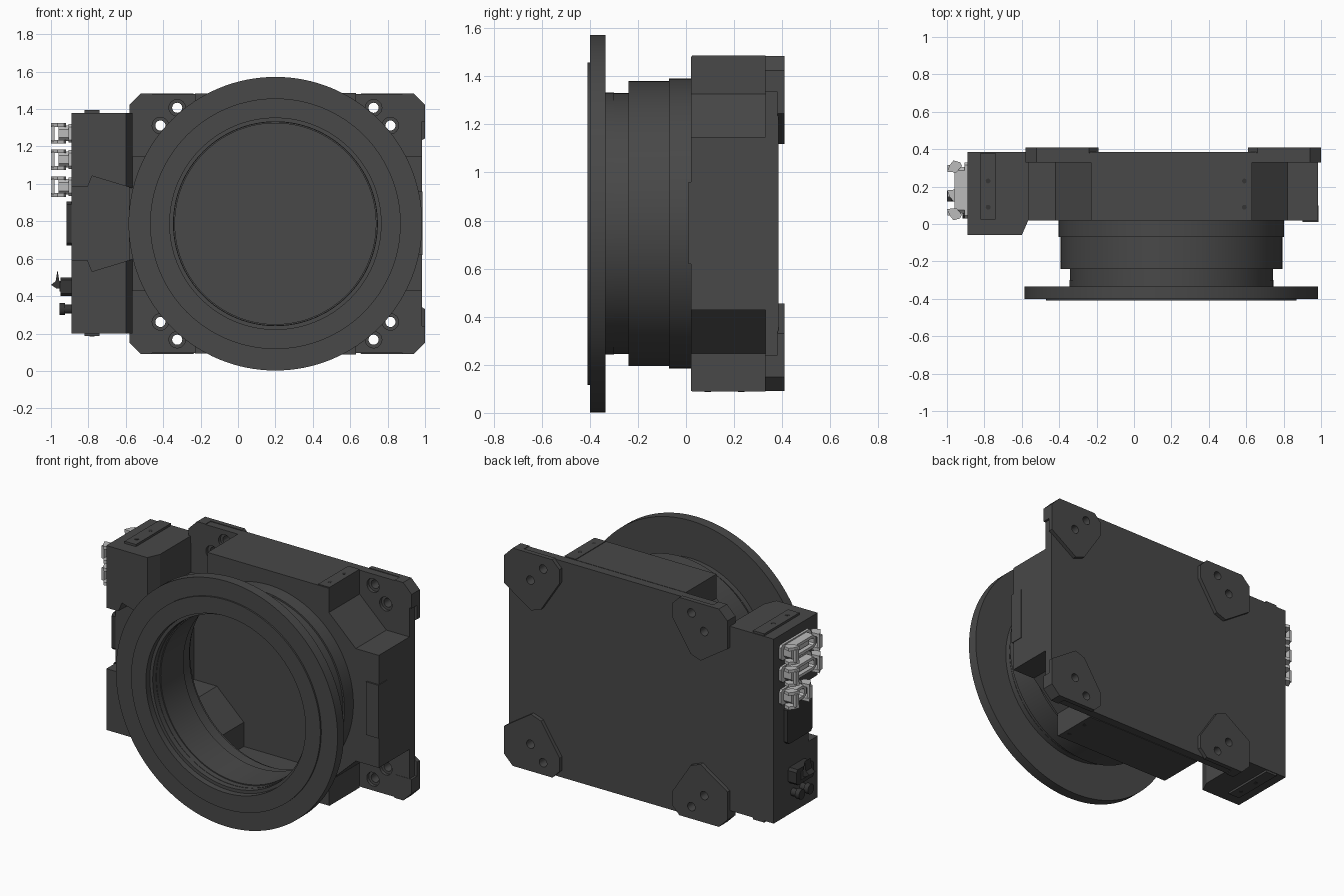
import bpy, bmesh, math
from mathutils import Vector

cube = bpy.data.objects.get("Cube")
if cube:
    bpy.data.objects.remove(cube, do_unlink=True)


def material(name, value):
    m = bpy.data.materials.new(name)
    m.use_nodes = True
    colour = (value, value, value, 1)
    m.diffuse_color = colour
    m.node_tree.nodes["Principled BSDF"].inputs["Base Color"].default_value = colour
    return m


DARK = material("dark grey", 0.065)
BLACK = material("near black", 0.035)
SILVER = material("light grey metal", 0.5)

CX, CZ = 0.2, 0.787   # axis of the round port


def finish(name, bm, mat):
    bmesh.ops.recalc_face_normals(bm, faces=bm.faces)
    me = bpy.data.meshes.new(name)
    bm.to_mesh(me)
    bm.free()
    me.materials.append(mat)
    ob = bpy.data.objects.new(name, me)
    bpy.context.collection.objects.link(ob)
    return ob


def prism(name, pts, a, b, axis="y", mat=DARK):
    """Extrude a flat outline from a to b along the axis."""
    place = {"x": lambda p, q, t: (t, p, q),
             "y": lambda p, q, t: (p, t, q),
             "z": lambda p, q, t: (p, q, t)}[axis]
    bm = bmesh.new()
    lo = [bm.verts.new(place(p, q, a)) for p, q in pts]
    hi = [bm.verts.new(place(p, q, b)) for p, q in pts]
    bm.faces.new(lo)
    bm.faces.new(hi)
    n = len(pts)
    for i in range(n):
        j = (i + 1) % n
        bm.faces.new((lo[i], lo[j], hi[j], hi[i]))
    return finish(name, bm, mat)


def rect(p0, p1, q0, q1, c=0.0):
    """Rectangle outline with optional chamfered corners."""
    if not c:
        return [(p0, q0), (p1, q0), (p1, q1), (p0, q1)]
    return [(p0 + c, q0), (p1 - c, q0), (p1, q0 + c), (p1, q1 - c),
            (p1 - c, q1), (p0 + c, q1), (p0, q1 - c), (p0, q0 + c)]


def lathe(name, profile, centres, sides, mat=DARK):
    """Revolve a closed (radius, y) outline about y at each (x, z) centre."""
    bm = bmesh.new()
    for x, z in centres:
        rings = []
        for r, y in profile:
            if r == 0:
                rings.append([bm.verts.new((x, y, z))] * sides)
            else:
                rings.append([bm.verts.new((x + r * math.cos(math.tau * i / sides), y,
                                            z + r * math.sin(math.tau * i / sides)))
                              for i in range(sides)])
        for k, ring in enumerate(rings):
            nxt = rings[(k + 1) % len(rings)]
            if profile[k][0] == 0 and profile[(k + 1) % len(rings)][0] == 0:
                continue
            for i in range(sides):
                j = (i + 1) % sides
                face = list(dict.fromkeys((ring[i], ring[j], nxt[j], nxt[i])))
                bm.faces.new(face)
    return finish(name, bm, mat)


def cut(ob, *cutters):
    for c in cutters:
        mod = ob.modifiers.new("cut", "BOOLEAN")
        mod.object = c
        mod.solver = "EXACT"
        bpy.context.view_layer.objects.active = ob
        bpy.ops.object.modifier_apply(modifier=mod.name)


def drop(*obs):
    for ob in obs:
        bpy.data.objects.remove(ob, do_unlink=True)


def smooth(ob):
    bpy.ops.object.select_all(action="DESELECT")
    ob.select_set(True)
    bpy.context.view_layer.objects.active = ob
    bpy.ops.object.shade_smooth_by_angle(angle=math.radians(30))


def cross(d):
    """Body outline with stepped corners, shrunk by d."""
    quarter = [(0.783 - d, 0.36 - d), (0.62 - d, 0.36 - d),
               (0.43 - d, 0.54 - d), (0.43 - d, 0.695 - d)]
    pts = []
    for sx, sz, step in ((1, 1, 1), (-1, 1, -1), (-1, -1, 1), (1, -1, -1)):
        pts += [(CX + sx * x, CZ + sz * z) for x, z in quarter[::step]]
    return pts


# Hollow main body, open towards the back plate
body = prism("main_body", cross(0), 0.02, 0.33)
cavity = prism("cavity_cutter", cross(0.04), 0.05, 0.4)
bore = lathe("bore_cutter", [(0, -0.1), (0.575, -0.1), (0.575, 0.1), (0, 0.1)], [(CX, CZ)], 96)
cut(body, cavity, bore)
drop(cavity, bore)
smooth(body)

# Back plate, corner pads and their counterbored holes
holes = [(CX + sx * x, CZ + sz * z) for sx in (1, -1) for sz in (1, -1)
         for x, z in ((0.525, 0.62), (0.615, 0.525))]
hole_cutter = lathe("hole_cutter", [(0, 0.3), (0.044, 0.3), (0.044, 0.35), (0.027, 0.35),
                                    (0.027, 0.45), (0, 0.45)], holes, 24)
plate = prism("back_plate", rect(-0.58, 0.985, 0.095, 1.48, 0.06), 0.33, 0.385)
cut(plate, hole_cutter)
smooth(plate)
pad_outline = [(0.06, 0), (0.34, 0), (0.39, 0.05), (0.39, 0.14), (0.26, 0.34),
               (0.19, 0.365), (0, 0.24), (0, 0.06)]
lug_outline = [(0.06, 0), (0.12, 0), (0.12, 0.15), (0, 0.15), (0, 0.06)]
for sx, side in ((1, "left"), (-1, "right")):
    for sz, level in ((1, "top"), (-1, "bottom")):
        def corner(pts):
            return [(0.21 + sx * (0.79 - u), CZ + sz * (0.697 - v)) for u, v in pts]
        pad = prism(f"{level}_{side}_pad", corner(pad_outline), 0.38, 0.41)
        cut(pad, hole_cutter)
        smooth(pad)
        prism(f"{level}_{side}_lug", corner(lug_outline), 0.328, 0.409)
drop(hole_cutter)

# Round port with wide front flange
port = lathe("port_ring", [(0.565, -0.41), (0.67, -0.41), (0.67, -0.4), (0.785, -0.4),
                           (0.785, -0.335), (0.54 + 0.003, -0.335), (0.543, -0.24),
                           (0.593, -0.24), (0.593, -0.07), (0.603, -0.07), (0.603, 0.03),
                           (0.565, 0.03), (0.565, -0.07), (0.53, -0.07), (0.53, -0.3),
                           (0.545, -0.3), (0.545, -0.37), (0.565, -0.37)], [(CX, CZ)], 128)
# keep the throat clear of the sight line through the lip
for v in port.data.vertices:
    d = Vector((v.co.x - CX, v.co.z - CZ))
    if d.length < 0.535:
        d = d.normalized() * 0.537
        v.co.x, v.co.z = CX + d.x, CZ + d.y
smooth(port)
prism("side_plate", rect(0.9, 0.987, 0.62, 0.96), 0.01, 0.1)

# Control box with a notched front
box = prism("control_box", [(-0.89, -0.06), (-0.6, -0.06), (-0.565, 0.02),
                            (-0.565, 0.384), (-0.89, 0.384)], 0.2, 1.38, "z")
half = [(-0.5, 0.17), (-0.78, 0.255), (-0.805, 0.195), (-0.95, 0.195)]
notch = prism("notch_cutter", [(x, CZ + z) for x, z in half]
              + [(x, CZ - z) for x, z in half[::-1]], -0.2, 0.03)
cut(box, notch)
drop(notch)

# Screw strips on top and bottom
for x0, top, low, end, rise in ((-0.82, 1.38, 0.2, 0.38, 0.014), (0.55, 1.482, 0.092, 0.33, 0.004)):
    for level, z, s in (("top", top, 1), ("bottom", low, -1)):
        prism(f"{level}_strip", rect(x0, x0 + 0.08, 0.025, end), z, z + s * rise, "z")
        for y in (0.09, 0.23):
            ring = [(x0 + 0.04 + 0.013 * math.cos(a), y + 0.013 * math.sin(a))
                    for a in (math.tau * i / 12 for i in range(12))]
            prism(f"{level}_screw", ring, z, z + s * (rise + 0.001), "z", BLACK)

# Latching connectors on the side of the box
for n, (z, y0, y1) in enumerate(((1.27, 0.03, 0.33), (1.13, 0.03, 0.33), (0.985, 0.13, 0.33))):
    prism("connector_base", rect(y0, y1, z - 0.05, z + 0.05, 0.015), -0.905, -0.889, "x", SILVER)
    shell = prism("connector_shell", rect(y0 + 0.025, y1 - 0.025, z - 0.042, z + 0.042, 0.02),
                  -0.96, -0.9, "x", SILVER)
    slot = prism("slot_cutter", rect(y0 + 0.045, y1 - 0.045, z - 0.024, z + 0.024, 0.01),
                 -1.1, -0.92, "x", SILVER)
    cut(shell, slot)
    drop(slot)
    prism("connector_insert", rect(y0 + 0.075, y1 - 0.075, z - 0.014, z + 0.014),
          -0.945, -0.91, "x", SILVER)
    mid = (y0 + y1) / 2
    hook = [(-0.92, 0), (-0.95, -0.035), (-1.0, -0.03), (-0.985, 0.005), (-0.965, 0.03), (-0.93, 0.02)]
    for s in (1, -1):
        reach = (y1 - y0) / 2 - 0.02
        outline = [(x, mid + s * (reach + d)) for x, d in hook]
        for dz in (-0.045, 0.045):
            prism("connector_latch", outline, z + dz - 0.01, z + dz + 0.01, "z", SILVER)
        ys = sorted((mid + s * (reach - 0.025), mid + s * (reach + 0.005)))
        prism("latch_bar", rect(*ys, z - 0.04, z + 0.04), -0.998, -0.98, "x", SILVER)

# Dark panel, power inlet with lever, and round sockets
prism("side_panel", rect(0.03, 0.28, 0.67, 0.905, 0.015), -0.916, -0.889, "x", BLACK)
prism("inlet_base", rect(0.06, 0.24, 0.4, 0.5, 0.015), -0.95, -0.889, "x", BLACK)
prism("inlet_insert", rect(0.1, 0.2, 0.425, 0.475), -0.955, -0.94, "x", DARK)
prism("inlet_lever", [(-0.9, 0.49), (-0.955, 0.48), (-0.965, 0.54), (-0.975, 0.48),
                      (-1.0, 0.46), (-0.97, 0.44), (-0.94, 0.44)], 0.12, 0.18, "y", BLACK)
for y in (0.1, 0.19):
    for r, x in ((0.024, -0.935), (0.032, -0.955)):
        circle = [(y + r * math.cos(math.tau * i / 20), 0.33 + r * math.sin(math.tau * i / 20))
                  for i in range(20)]
        smooth(prism("round_socket", circle, x, -0.889 if r < 0.03 else -0.925, "x", BLACK))
